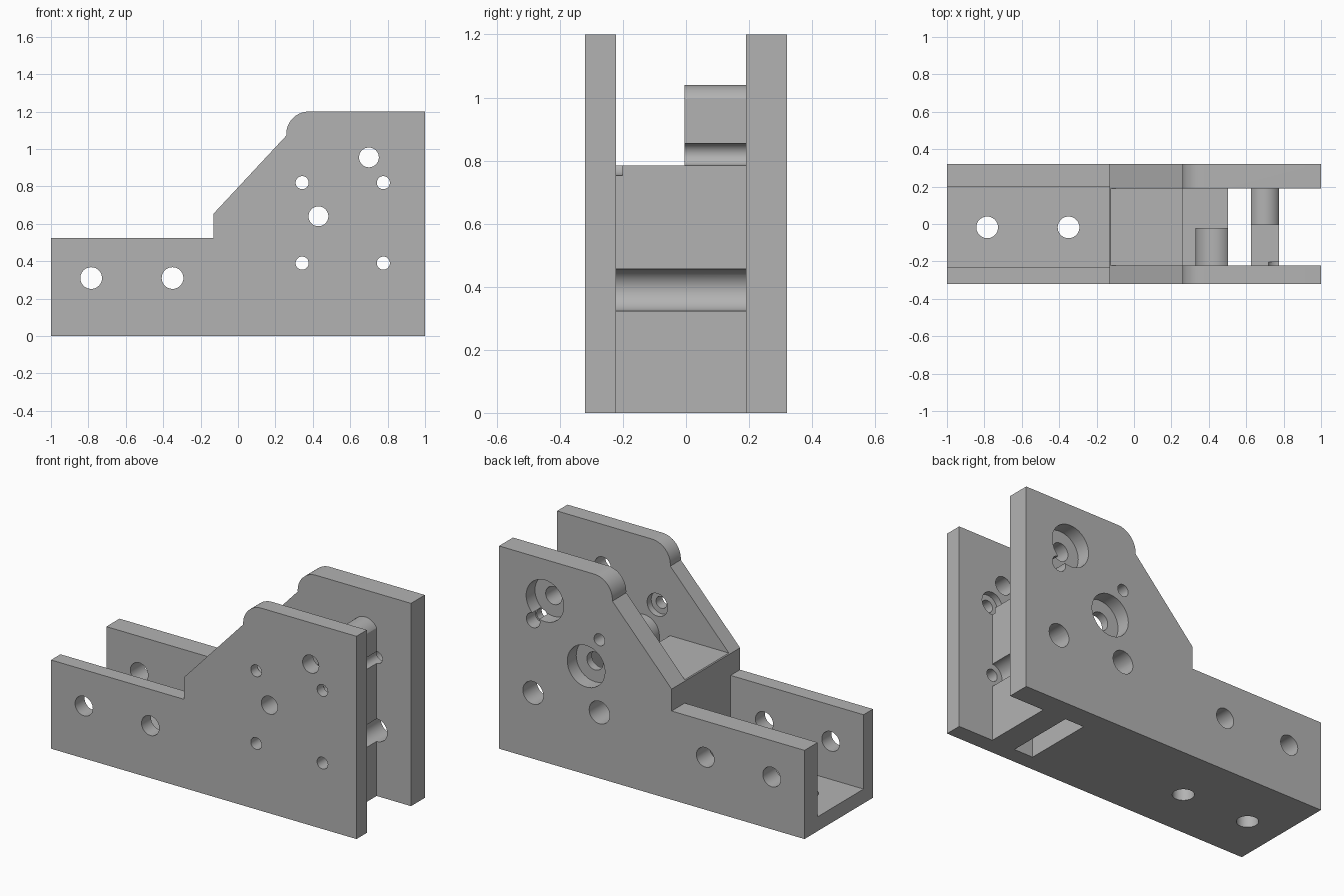
import bpy
import bmesh
import math
from mathutils import Vector

cube = bpy.data.objects.get("Cube")
if cube:
    bpy.data.objects.remove(cube, do_unlink=True)

FRONT, BACK = -0.32, 0.32            # outer faces of the side plates
IN_F, IN_B = -0.222, 0.19            # inner faces of the side plates

grey = bpy.data.materials.new("plain grey")
grey.use_nodes = True
colour = (0.45, 0.45, 0.45, 1)
grey.diffuse_color = colour
grey.node_tree.nodes["Principled BSDF"].inputs["Base Color"].default_value = colour


def prism(name, points, y0, y1):
    """Extrude an x-z outline from y0 to y1."""
    bm = bmesh.new()
    face = bm.faces.new([bm.verts.new((x, y0, z)) for x, z in points])
    ext = bmesh.ops.extrude_face_region(bm, geom=[face])
    verts = [v for v in ext["geom"] if isinstance(v, bmesh.types.BMVert)]
    bmesh.ops.translate(bm, verts=verts, vec=Vector((0, y1 - y0, 0)))
    bmesh.ops.recalc_face_normals(bm, faces=bm.faces[:])
    mesh = bpy.data.meshes.new(name)
    bm.to_mesh(mesh)
    bm.free()
    mesh.materials.append(grey)
    obj = bpy.data.objects.new(name, mesh)
    bpy.context.collection.objects.link(obj)
    return obj


def arc(cx, cz, r, a0, a1, n):
    angles = [math.radians(a0 + (a1 - a0) * i / n) for i in range(n + 1)]
    return [(cx + r * math.cos(a), cz + r * math.sin(a)) for a in angles]


def rect(x0, x1, z0, z1):
    return [(x0, z0), (x1, z0), (x1, z1), (x0, z1)]


def combine(tool, operation):
    """Apply a boolean to the body and drop the tool."""
    tool.hide_render = True
    mod = body.modifiers.new(tool.name, "BOOLEAN")
    mod.operation = operation
    mod.solver = "EXACT"
    mod.object = tool
    bpy.context.view_layer.objects.active = body
    bpy.ops.object.modifier_apply(modifier=mod.name)
    bpy.data.objects.remove(tool, do_unlink=True)


def cut(name, points, y0, y1):
    combine(prism(name, points, y0, y1), "DIFFERENCE")


def bore(x, z, r, y0=-0.5, y1=0.5):
    cut("bore", arc(x, z, r, 0, 360, 40)[:-1], y0, y1)


# Side outline extruded to the full width
outline = [(-1, 0), (1, 0), (1, 1.2)]
outline += arc(0.378, 1.08, 0.12, 90, 184, 16)
outline += [(-0.13, 0.655), (-0.13, 0.525), (-1, 0.525)]
body = prism("bracket_body", outline, FRONT, BACK)

# Space between the plates above the stepped core
cut("upper_gap", [(-0.3, 0.66), (0.26, 0.66), (0.26, 0.47), (0.56, 0.47),
                  (0.56, 0.785), (1.1, 0.785), (1.1, 1.4), (-0.3, 1.4)], IN_F, IN_B)

# Round-topped shaft bosses standing on the core
for name, x, z, r, foot, y0, y1 in (
        ("lower_boss", 0.43, 0.64, 0.10, 0.40, IN_F - 0.03, -0.022),
        ("upper_boss", 0.70, 0.955, 0.085, 0.70, -0.005, IN_B + 0.03)):
    combine(prism(name, arc(x, z, r, 0, 180, 24) + [(x - r, foot), (x + r, foot)],
                  y0, y1), "UNION")

# Slot through the floor, open end and cable channel
cut("floor_slot", rect(0.502, 0.625, -0.2, 1.4), IN_F, IN_B)
cut("end_gap", rect(0.775, 1.2, -0.2, 1.4), IN_F, IN_B)
cut("channel", rect(-1.2, -0.13, 0.085, 1.4), -0.232, 0.197)

# Shaft holes with wide recesses in the back plate
for x, z in ((0.43, 0.64), (0.70, 0.955)):
    bore(x, z, 0.053)
    bore(x, z, 0.123, 0.237)

# Bolt holes: long recesses below, shallow ones above
for x in (0.343, 0.777):
    for z in (0.39, 0.82):
        bore(x, z, 0.035)
    bore(x, 0.39, 0.067, IN_F)
    bore(x, 0.82, 0.067, -0.26, IN_F + 0.02)
bore(0.777, 0.82, 0.044, 0.237)

# Fixing holes through the channel sides and floor
for x in (-0.785, -0.35):
    bore(x, 0.31, 0.058)
    hole = prism("floor_hole", arc(0, 0, 0.058, 0, 360, 40)[:-1], -0.2, 0.2)
    hole.rotation_euler.x = math.pi / 2
    hole.location = (x, -0.018, 0)
    bpy.context.view_layer.update()
    combine(hole, "DIFFERENCE")

# Smooth bores, sharp edges
bpy.ops.object.select_all(action="DESELECT")
body.select_set(True)
bpy.context.view_layer.objects.active = body
bpy.ops.object.shade_smooth_by_angle(angle=math.radians(25))
